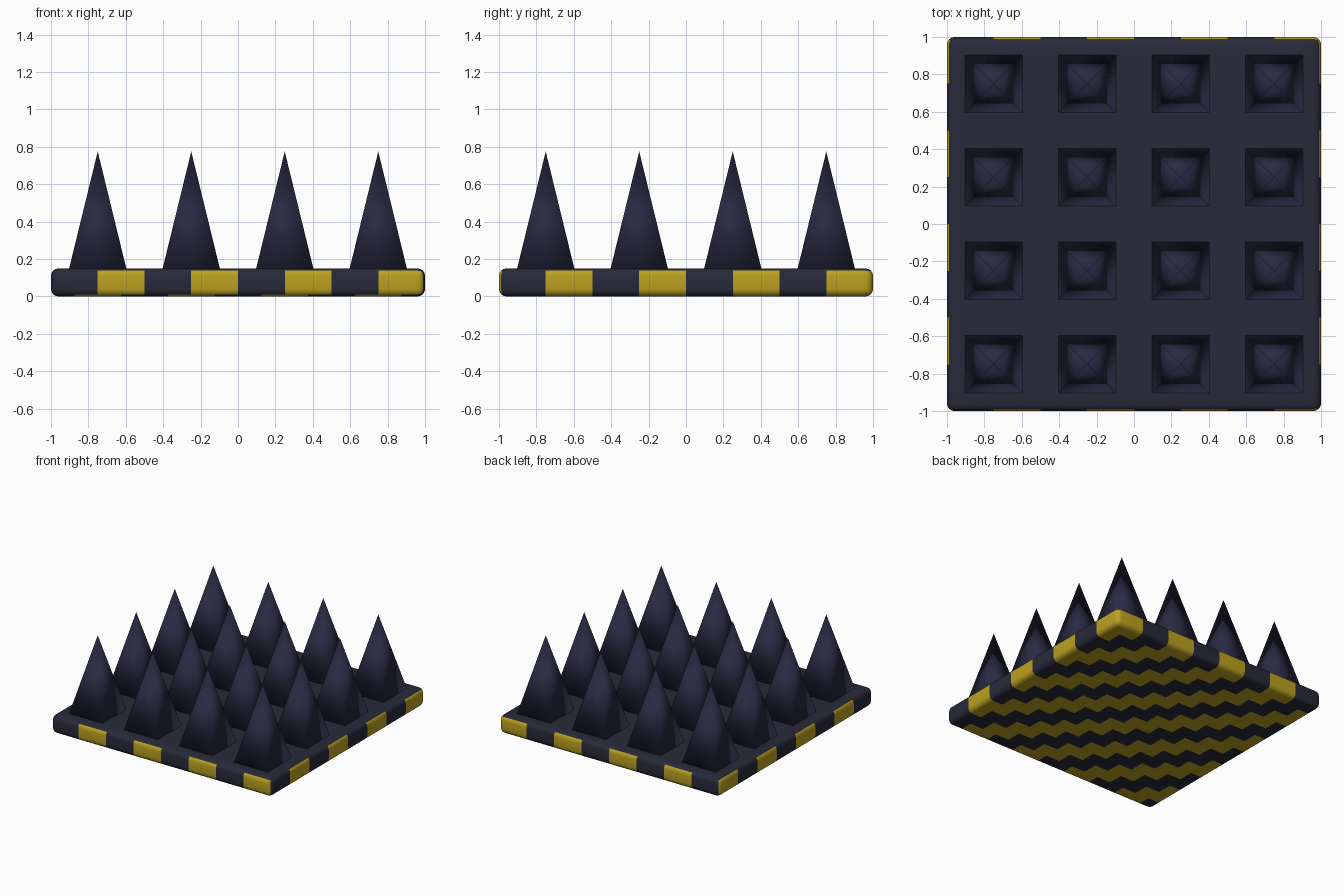
import bpy, bmesh, math
from mathutils import Matrix

if "Cube" in bpy.data.objects:
    bpy.data.objects.remove(bpy.data.objects["Cube"])


def material(name, rgb):
    m = bpy.data.materials.new(name)
    m.diffuse_color = (*rgb, 1)
    m.use_nodes = True
    m.node_tree.nodes["Principled BSDF"].inputs["Base Color"].default_value = m.diffuse_color
    return m


def add_object(name, bm, mats):
    mesh = bpy.data.meshes.new(name)
    bm.to_mesh(mesh)
    bm.free()
    for m in mats:
        mesh.materials.append(m)
    ob = bpy.data.objects.new(name, mesh)
    bpy.context.collection.objects.link(ob)
    return ob


DARK = material("dark_metal", (0.021, 0.023, 0.042))
YELLOW = material("hazard_yellow", (0.50, 0.36, 0.015))
SPIKE = material("spike_metal", (0.022, 0.022, 0.055))

H, CELL, N = 0.15, 0.125, 16


def cell(v):
    return max(0, min(N - 1, math.floor((v + 1) / CELL)))


# Base plate: rounded slab, cut into cells so the stripes follow real edges
bm = bmesh.new()
bmesh.ops.create_cube(bm, size=1, matrix=Matrix.Translation((0, 0, H / 2)) @ Matrix.Diagonal((2, 2, H, 1)))
bmesh.ops.bevel(bm, geom=bm.edges[:], offset=0.04, segments=4, profile=0.5, affect='EDGES')
for axis in ((1, 0, 0), (0, 1, 0)):
    for k in range(1, N):
        d = -1 + k * CELL
        bmesh.ops.bisect_plane(bm, geom=bm.verts[:] + bm.edges[:] + bm.faces[:],
                               plane_co=[a * d for a in axis], plane_no=axis)
bm.normal_update()

# Hazard stripes: bars around the rim, stepped diagonals underneath, plain top
for f in bm.faces:
    c, n = f.calc_center_median(), f.normal
    i, j = cell(c.x), cell(c.y)
    ax, ay, az = abs(n.x), abs(n.y), abs(n.z)
    if az > max(ax, ay):
        yellow = n.z < 0 and (i + j) % 4 in (1, 2)
    else:
        yellow = (j if ax > ay else i) % 4 >= 2
    f.material_index = int(yellow)
    f.smooth = True
plate = add_object("base_plate", bm, [DARK, YELLOW])

# Spikes: 4 x 4 smooth-shaded square pyramids
R, Z0, Z1 = 0.154, 0.145, 0.775
bm = bmesh.new()
base = [bm.verts.new((x * R, y * R, Z0)) for x, y in ((-1, -1), (1, -1), (1, 1), (-1, 1))]
tip = bm.verts.new((0, 0, Z1))
bm.faces.new(base[::-1])
for a in range(4):
    bm.faces.new((base[a], base[(a + 1) % 4], tip))
for f in bm.faces:
    f.smooth = True
first = add_object("spike", bm, [SPIKE])
spots = [(-0.75 + 0.5 * a, -0.75 + 0.5 * b) for a in range(4) for b in range(4)]
for n, (x, y) in enumerate(spots):
    ob = first if n == 0 else first.copy()
    if n:
        ob.name = f"spike_{n + 1}"
        bpy.context.collection.objects.link(ob)
    ob.location = (x, y, 0)
